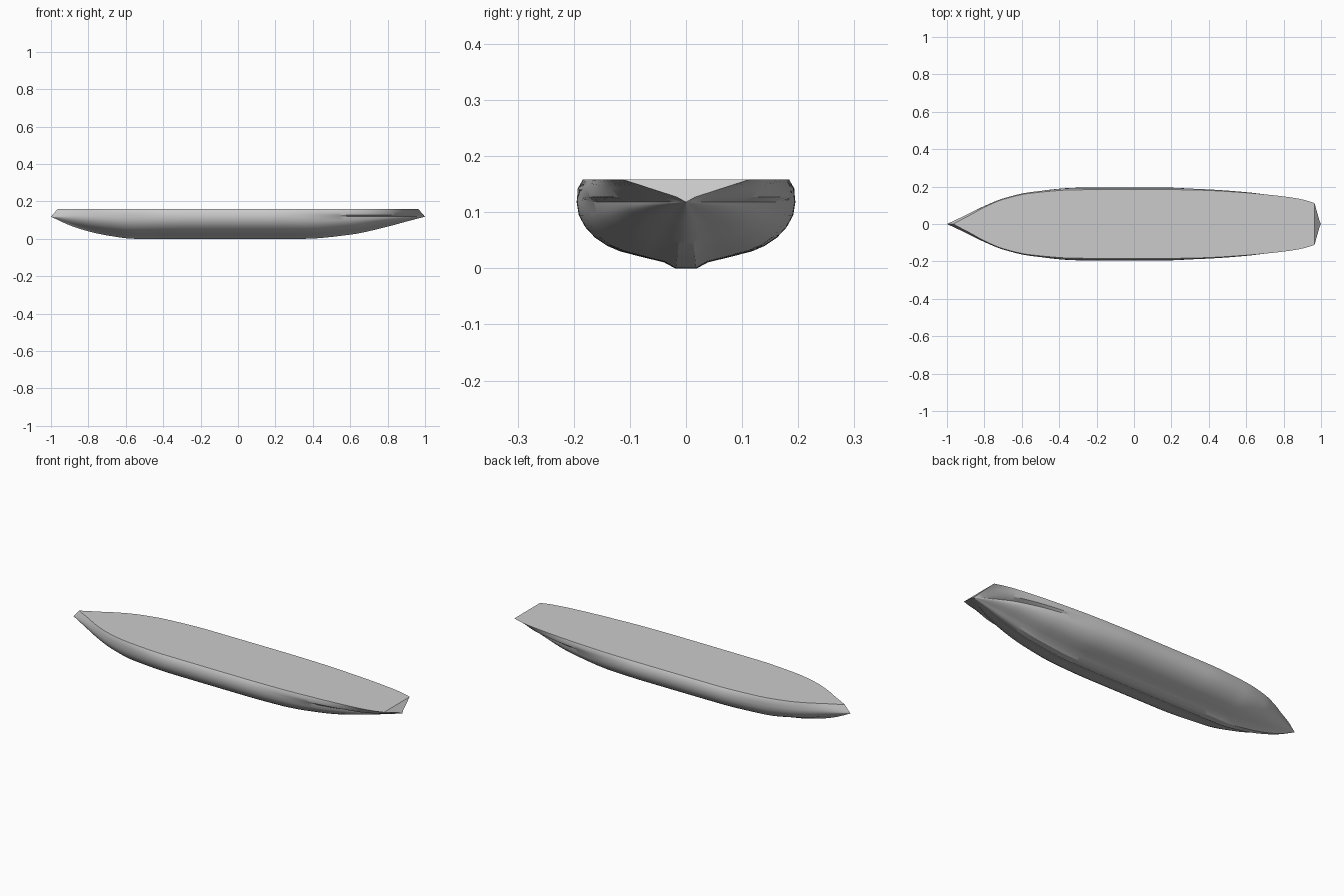
import bpy
import bmesh
from math import copysign, radians

cube = bpy.data.objects.get("Cube")
if cube:
    bpy.data.objects.remove(cube, do_unlink=True)

WATERLINE, KNUCKLE, DECK = 0.118, 0.127, 0.158
RAKE = 0.035
STEPS = 96

# Hull lines: station, deck half-width, knuckle half-width, waterline half-width, keel height
LINES = [
    (-1.0, 0.0, 0.0, 0.0, 0.118),
    (-0.9, 0.042, 0.048, 0.047, 0.072),
    (-0.8, 0.092, 0.096, 0.096, 0.04),
    (-0.7, 0.132, 0.136, 0.136, 0.018),
    (-0.55, 0.165, 0.17, 0.17, 0.0),
    (-0.3, 0.183, 0.193, 0.194, 0.0),
    (0.15, 0.184, 0.194, 0.195, 0.0),
    (0.35, 0.181, 0.186, 0.186, 0.0),
    (0.6, 0.167, 0.167, 0.157, 0.022),
    (0.8, 0.148, 0.132, 0.108, 0.065),
    (0.9, 0.134, 0.094, 0.062, 0.092),
    (1.0, 0.112, 0.016, 0.0, 0.118),
]

# Round bilge section, as fractions of half-width and of depth
BILGE = [(0.2, 0.09), (0.4, 0.17), (0.6, 0.255), (0.72, 0.34),
         (0.83, 0.46), (0.92, 0.62), (0.98, 0.8), (1.0, 1.0)]


def slope(i, col):
    """Limited tangent, so that flat runs stay flat."""
    if i == 0 or i == len(LINES) - 1:
        a, b = (LINES[0], LINES[1]) if i == 0 else (LINES[-2], LINES[-1])
        return (b[col] - a[col]) / (b[0] - a[0])
    a, b, c = LINES[i - 1:i + 2]
    left = (b[col] - a[col]) / (b[0] - a[0])
    right = (c[col] - b[col]) / (c[0] - b[0])
    return 2 * left * right / (left + right) if left * right > 0 else 0.0


def line_at(s, col):
    """Smooth value of one hull line at station s."""
    i = max(k for k in range(len(LINES) - 1) if LINES[k][0] <= s)
    a, b = LINES[i], LINES[i + 1]
    h = b[0] - a[0]
    t = (s - a[0]) / h
    ease = t * t * (3 - 2 * t)
    return (a[col] * (1 - ease) + b[col] * ease
            + h * t * (1 - t) * ((1 - t) * slope(i, col) - t * slope(i + 1, col)))


def half_section(s):
    """Points from keel to deck edge on one side."""
    deck, knuckle, water, keel = [line_at(s, c) for c in range(1, 5)]
    fullness = 1 - 0.6 * abs(s) ** 4
    depth = WATERLINE - keel
    points = [(0.0, keel), (0.1 * water, keel)]
    for y, z in BILGE:
        blend = z * fullness + y * (1 - fullness)
        points.append((y * water, keel + depth * blend))
    points.append((knuckle, KNUCKLE))
    points.append(((knuckle + deck) / 2 + 0.02 * water, (KNUCKLE + DECK) / 2))
    points.append((deck, DECK))

    # The ends lean inward above the waterline
    placed = []
    for y, z in points:
        lean = max(0.0, (z - WATERLINE) / (DECK - WATERLINE))
        placed.append((s - copysign(RAKE * abs(s) ** 9 * lean, s), y, z))
    return placed


# Hull shell, lofted through full sections
bm = bmesh.new()
sections = []
for n in range(STEPS + 1):
    half = half_section(2 * n / STEPS - 1)
    right_side = [(x, -y, z) for x, y, z in half[:0:-1]]
    sections.append([bm.verts.new(p) for p in right_side + half])

for a, b in zip(sections, sections[1:]):
    for j in range(len(a) - 1):
        bm.faces.new((a[j], a[j + 1], b[j + 1], b[j]))
    # Flat deck strip
    bm.faces.new((a[-1], a[0], b[0], b[-1]))

# Raked transom
bm.faces.new(sections[-1])
bmesh.ops.remove_doubles(bm, verts=bm.verts, dist=0.0002)
bmesh.ops.recalc_face_normals(bm, faces=bm.faces)

mesh = bpy.data.meshes.new("hull")
bm.to_mesh(mesh)
bm.free()
hull = bpy.data.objects.new("hull", mesh)
bpy.context.collection.objects.link(hull)

# Plain grey paint
grey = bpy.data.materials.new("light_grey")
grey.use_nodes = True
colour = (0.6, 0.6, 0.6, 1)
grey.diffuse_color = colour
grey.node_tree.nodes["Principled BSDF"].inputs["Base Color"].default_value = colour
mesh.materials.append(grey)

bpy.ops.object.select_all(action="DESELECT")
hull.select_set(True)
bpy.context.view_layer.objects.active = hull
bpy.ops.object.shade_smooth_by_angle(angle=radians(30))
